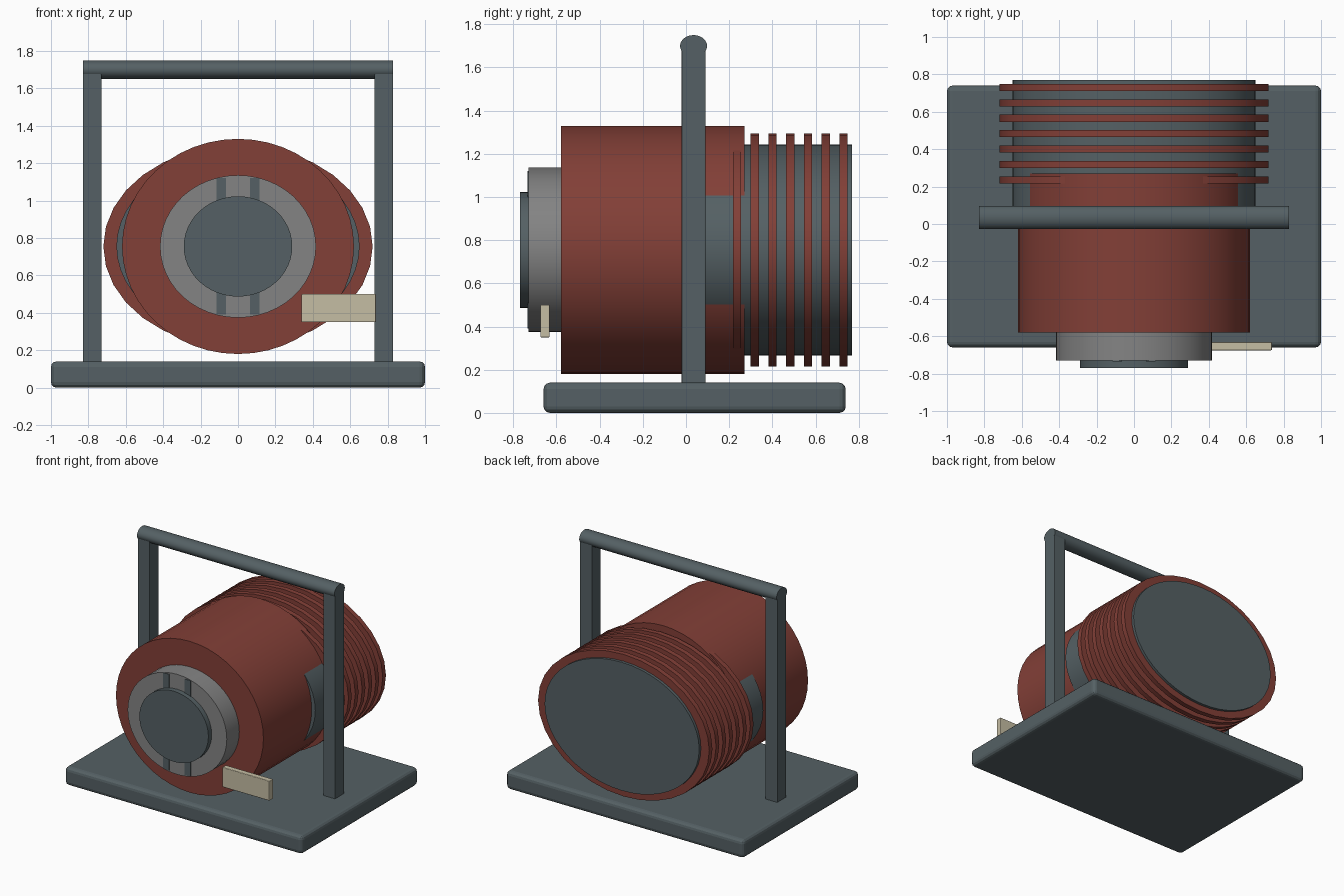
import bpy
import math

cube = bpy.data.objects.get("Cube")
if cube:
    bpy.data.objects.remove(cube, do_unlink=True)


def material(name, rgb):
    mat = bpy.data.materials.new(name)
    mat.use_nodes = True
    mat.diffuse_color = (*rgb, 1)
    mat.node_tree.nodes["Principled BSDF"].inputs["Base Color"].default_value = (*rgb, 1)
    return mat


SLATE = material("slate grey", (0.09, 0.118, 0.128))
RED = material("brick red", (0.225, 0.05, 0.038))
GREY = material("light grey", (0.23, 0.23, 0.23))
BEIGE = material("beige", (0.56, 0.51, 0.37))

AXIS_Z = 0.755  # height of the shared centre line


def box(name, x, y, z, mat, bevel=0.0):
    """Box from (low, high) ranges, with optionally rounded edges."""
    ranges = (x, y, z)
    bpy.ops.mesh.primitive_cube_add(size=1, location=[sum(r) / 2 for r in ranges])
    obj = bpy.context.object
    obj.name = name
    obj.scale = [r[1] - r[0] for r in ranges]
    bpy.ops.object.transform_apply(location=False, rotation=False, scale=True)
    obj.data.materials.append(mat)
    if bevel:
        mod = obj.modifiers.new("rounded edges", "BEVEL")
        mod.width = bevel
        mod.segments = 3
    return obj


def drum(name, rx, rz, y, mat, sides=48):
    """Oval cylinder lying along y."""
    bpy.ops.mesh.primitive_cylinder_add(vertices=sides, radius=1, depth=1, rotation=(math.pi / 2, 0, 0))
    obj = bpy.context.object
    bpy.ops.object.transform_apply(location=False, rotation=True, scale=False)
    obj.name = name
    obj.scale = (rx, y[1] - y[0], rz)
    obj.location = (0, sum(y) / 2, AXIS_Z)
    bpy.ops.object.transform_apply(location=False, rotation=False, scale=True)
    bpy.ops.object.shade_smooth_by_angle(angle=math.radians(30))
    obj.data.materials.append(mat)
    return obj


# Base plate
box("base_plate", (-1, 1), (-0.66, 0.74), (0, 0.14), SLATE, 0.03)

# Carrying frame: two posts and an oval bar
for side, sign in (("left", 1), ("right", -1)):
    edges = sorted((sign * 0.73, sign * 0.83))
    box(side + "_post", edges, (-0.02, 0.09), (0.12, 1.70), SLATE, 0.004)

bpy.ops.mesh.primitive_cylinder_add(vertices=32, radius=1, depth=1.66, rotation=(0, math.pi / 2, 0))
bar = bpy.context.object
bpy.ops.object.transform_apply(location=False, rotation=True, scale=False)
bar.name = "handle_bar"
bar.scale = (1, 0.0625, 0.05)
bar.location = (0, 0.035, 1.70)
bpy.ops.object.transform_apply(location=False, rotation=False, scale=True)
bpy.ops.object.shade_smooth_by_angle(angle=math.radians(30))
bar.data.materials.append(SLATE)

# Main housing and rear core
drum("main_housing", 0.62, 0.575, (-0.58, 0.27), RED)
drum("rear_core", 0.65, 0.488, (0.0, 0.77), SLATE)

# Cooling fins
for i in range(7):
    mid = 0.236 + i * 0.0823
    drum(f"cooling_fin_{i + 1}", 0.72, 0.54, (mid - 0.019, mid + 0.019), RED, 32)

# Front collar, hub and two vertical strips on the collar face
drum("front_collar", 0.417, 0.381, (-0.73, -0.57), GREY)
drum("front_hub", 0.29, 0.268, (-0.77, -0.70), SLATE)
for side, sign in (("left", 1), ("right", -1)):
    edges = sorted((sign * 0.065, sign * 0.115))
    box(side + "_collar_strip", edges, (-0.735, -0.727), (AXIS_Z - 0.365, AXIS_Z + 0.365), SLATE)

# Label plate
box("label_plate", (0.34, 0.737), (-0.675, -0.632), (0.35, 0.50), BEIGE, 0.004)
